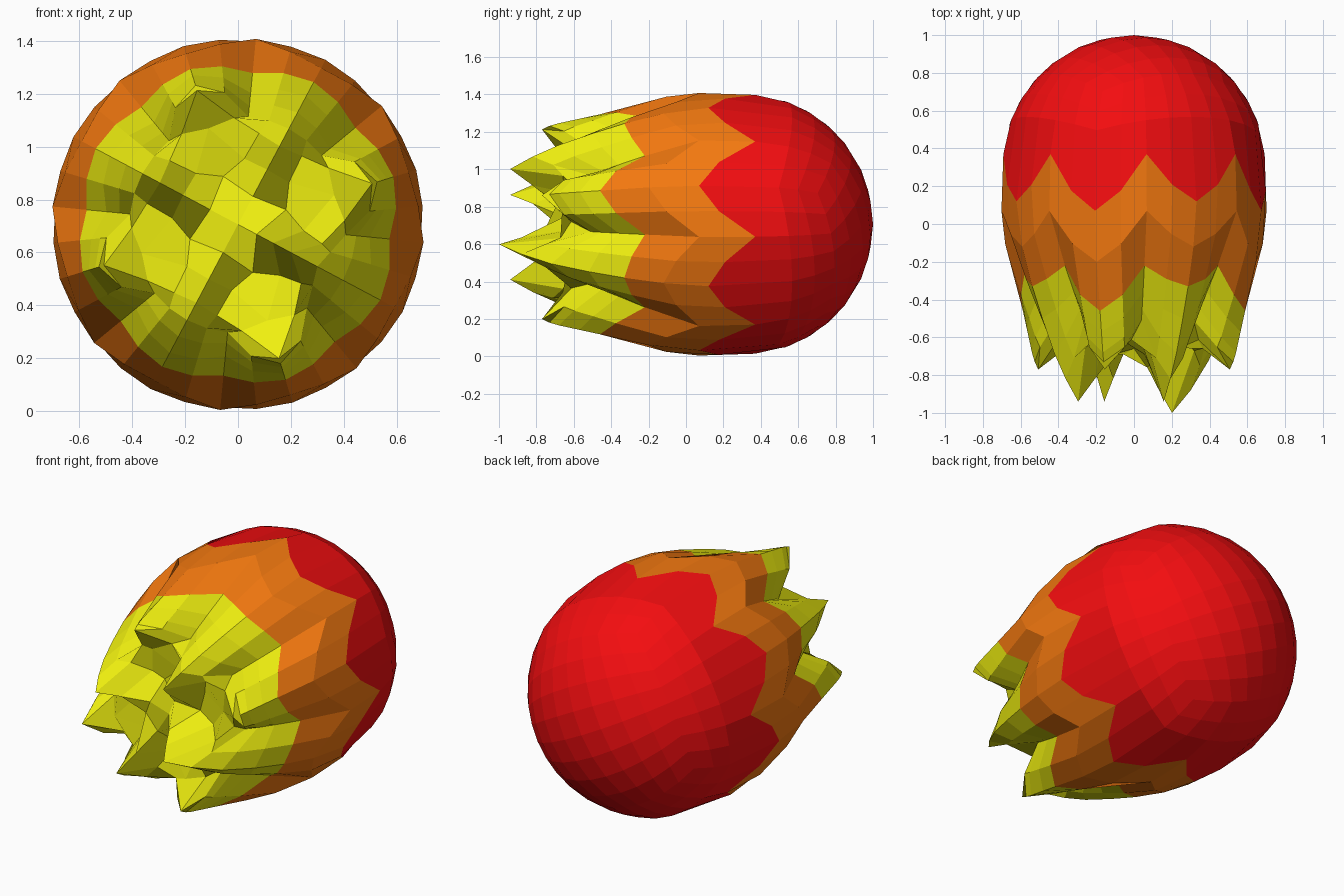
import bpy, bmesh, math
from mathutils import Vector

if "Cube" in bpy.data.objects:
    bpy.data.objects.remove(bpy.data.objects["Cube"])

CZ = 0.706                 # height of the axis
TURN = math.radians(-28)   # roll of the whole form around the y axis

# Profiles (radius, y) from the red edge, over the outside, to the tip and in to the centre
VALLEY = [(.695, .37), (.705, .07), (.575, -.22), (.50, -.36), (.45, -.45),
          (.41, -.51), (.36, -.56), (.25, -.59), (.13, -.62), (0, -.66)]
CORNER = [(.705, .07), (.675, -.2), (.615, -.46), (.59, -.57), (.565, -.68),
          (.55, -.73), (.53, -.77), (.38, -.66), (.19, -.62), (0, -.66)]
EDGE = [(.705, .12), (.67, -.12), (.61, -.33), (.55, -.50), (.48, -.68),
        (.41, -.82), (.335, -.94), (.235, -.82), (.12, -.69), (0, -.66)]
MAIN = [(.705, .12), (.67, -.12), (.61, -.33), (.54, -.52), (.45, -.72),
        (.34, -.88), (.228, -1.0), (.15, -.88), (.08, -.76), (0, -.66)]


def loop_of(p):
    """Loop number: 0 on the back cap, 1-8 along the sides, 9-12 into the front."""
    if p.y < -0.999:
        return 12 - round(4 * max(abs(p.x), abs(p.z)))
    return round((1 - p.y) * 4)


def square_angle(x, z):
    """Even angle around a square loop."""
    if abs(x) < 1e-6 and abs(z) < 1e-6:
        return 0.0
    q = math.pi / 4
    if abs(x) >= abs(z):
        return q * z / x + (0 if x > 0 else math.pi)
    return math.pi / 2 - q * x / z + (0 if z > 0 else math.pi)


def dome_point(p):
    d = Vector([math.tan(c * math.pi / 4) for c in p]).normalized() * 0.7
    c, s = math.cos(TURN), math.sin(TURN)
    return Vector((d.x * c - d.z * s, d.y + 0.3, d.x * s + d.z * c + CZ))


def spike_point(p, k):
    a = square_angle(p.x, p.z)
    n = round(a / (math.pi / 4))                  # nearest of eight spikes
    off = abs(a - n * math.pi / 4) / (math.pi / 8)
    ridge = CORNER if n % 2 else (MAIN if n % 8 == 0 else EDGE)
    w = off ** 1.5                                # full flanks, sharp valleys
    if k == 9:
        w = min(1, off * 1.12)
    (r1, y1), (r2, y2) = ridge[k - 3], VALLEY[k - 3]
    r, y = r1 + (r2 - r1) * w, y1 + (y2 - y1) * w
    return Vector((r * math.cos(a + TURN), y, r * math.sin(a + TURN) + CZ))


# Gridded cube, reshaped to a dome with eight forward spikes
bm = bmesh.new()
bmesh.ops.create_cube(bm, size=2)
bmesh.ops.subdivide_edges(bm, edges=bm.edges[:], cuts=7, use_grid_fill=True)
loops = {v: loop_of(v.co) for v in bm.verts}

# Colour bands: red dome, orange middle, yellow spikes
for f in bm.faces:
    k = sum(loops[v] for v in f.verts) / len(f.verts)
    f.material_index = 0 if k < 3 else 1 if k < 5 else 2
    f.smooth = False

for v, k in loops.items():
    v.co = dome_point(v.co) if k < 3 else spike_point(v.co, k)
bmesh.ops.recalc_face_normals(bm, faces=bm.faces[:])

mesh = bpy.data.meshes.new("fireball")
bm.to_mesh(mesh)
bm.free()
for name, col in (("red", (.90, .004, .005, 1)), ("orange", (.90, .19, .005, 1)),
                  ("yellow", (.87, .87, .005, 1))):
    m = bpy.data.materials.new(name)
    m.diffuse_color = col
    m.use_nodes = True
    m.node_tree.nodes["Principled BSDF"].inputs["Base Color"].default_value = m.diffuse_color
    mesh.materials.append(m)
bpy.context.collection.objects.link(bpy.data.objects.new("fireball", mesh))
